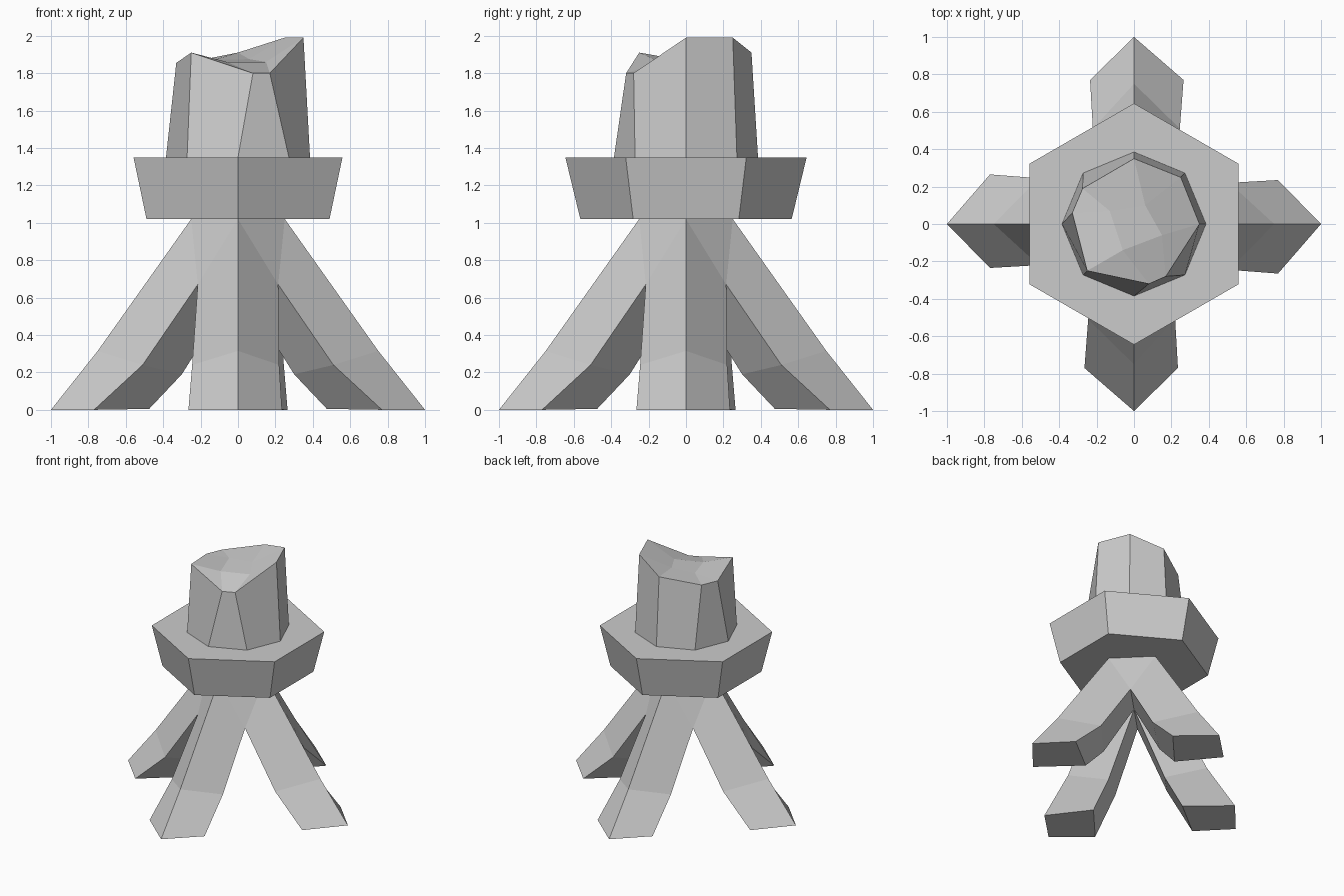
import bpy, bmesh
from math import sin, cos, pi
from mathutils import Matrix, Vector

if "Cube" in bpy.data.objects:
    bpy.data.objects.remove(bpy.data.objects["Cube"])


def finish(bm, name):
    bmesh.ops.remove_doubles(bm, verts=bm.verts, dist=0.001)
    bmesh.ops.recalc_face_normals(bm, faces=bm.faces)
    mesh = bpy.data.meshes.new(name)
    bm.to_mesh(mesh)
    bm.free()
    obj = bpy.data.objects.new(name, mesh)
    bpy.context.collection.objects.link(obj)
    return obj


def face(bm, pts):
    return bm.faces.new([bm.verts.new(p) for p in pts])


def ring(n, r, z, start=0.0):
    return [Vector((r * cos(start + 2 * pi * i / n), r * sin(start + 2 * pi * i / n), z))
            for i in range(n)]


def bridge(bm, a, b):
    n = len(a)
    for i in range(n):
        j = (i + 1) % n
        face(bm, (a[i], a[j], b[j], b[i]))


# Four bent diamond-section legs merging into one hub
# section order: outer ridge, right side, inner ridge, left side
foot = [(0, -1, 0), (0.235, -0.77, 0), (0, -0.475, 0.005), (-0.265, -0.77, 0)]
knee = [(0, -0.75, 0.315), (0.22, -0.51, 0.24), (0, -0.30, 0.19), (-0.245, -0.51, 0.24)]
hip = [(0, -0.25, 1.02), (0.215, -0.215, 0.67), (0, 0, 0.67), (-0.215, -0.215, 0.67)]
bm = bmesh.new()
for k in range(4):
    turn = Matrix.Rotation(k * pi / 2, 3, 'Z')
    f, m, h = [[turn @ Vector(p) for p in sec] for sec in (foot, knee, hip)]
    face(bm, f)
    bridge(bm, f, m)
    bridge(bm, m, h)
    face(bm, (h[0], h[1], Vector((-h[0].y, h[0].x, h[0].z))))
face(bm, ring(4, 0.25, 1.02))
finish(bm, "legs")

# Flared six-sided collar
bm = bmesh.new()
low, high = ring(6, 0.565, 1.02, pi / 6), ring(6, 0.645, 1.35, pi / 6)
face(bm, low)
bridge(bm, low, high)
face(bm, high)
finish(bm, "collar")

# Eight-sided stump with an uneven broken top
base = ring(8, 0.385, 1.35)
rim = [(0.35, 0, 1.99), (0.25, 0.25, 1.99), (0, 0.35, 1.91), (-0.275, 0.19, 1.855),
       (-0.33, 0.06, 1.855), (-0.25, -0.25, 1.91), (0.08, -0.32, 1.80), (0.17, -0.28, 1.80)]
dip = [(0.15, -0.06, 1.86), (0.06, 0.10, 1.875), (-0.13, 0.07, 1.87), (-0.06, -0.14, 1.86)]
link = [0, 1, 1, 2, 2, 3, 3, 0]
bm = bmesh.new()
face(bm, base)
bridge(bm, base, rim)
face(bm, dip)
for i in range(8):
    j = (i + 1) % 8
    pts = [rim[i], rim[j], dip[link[j]]]
    if link[i] != link[j]:
        pts.append(dip[link[i]])
    face(bm, pts)
finish(bm, "stump")
